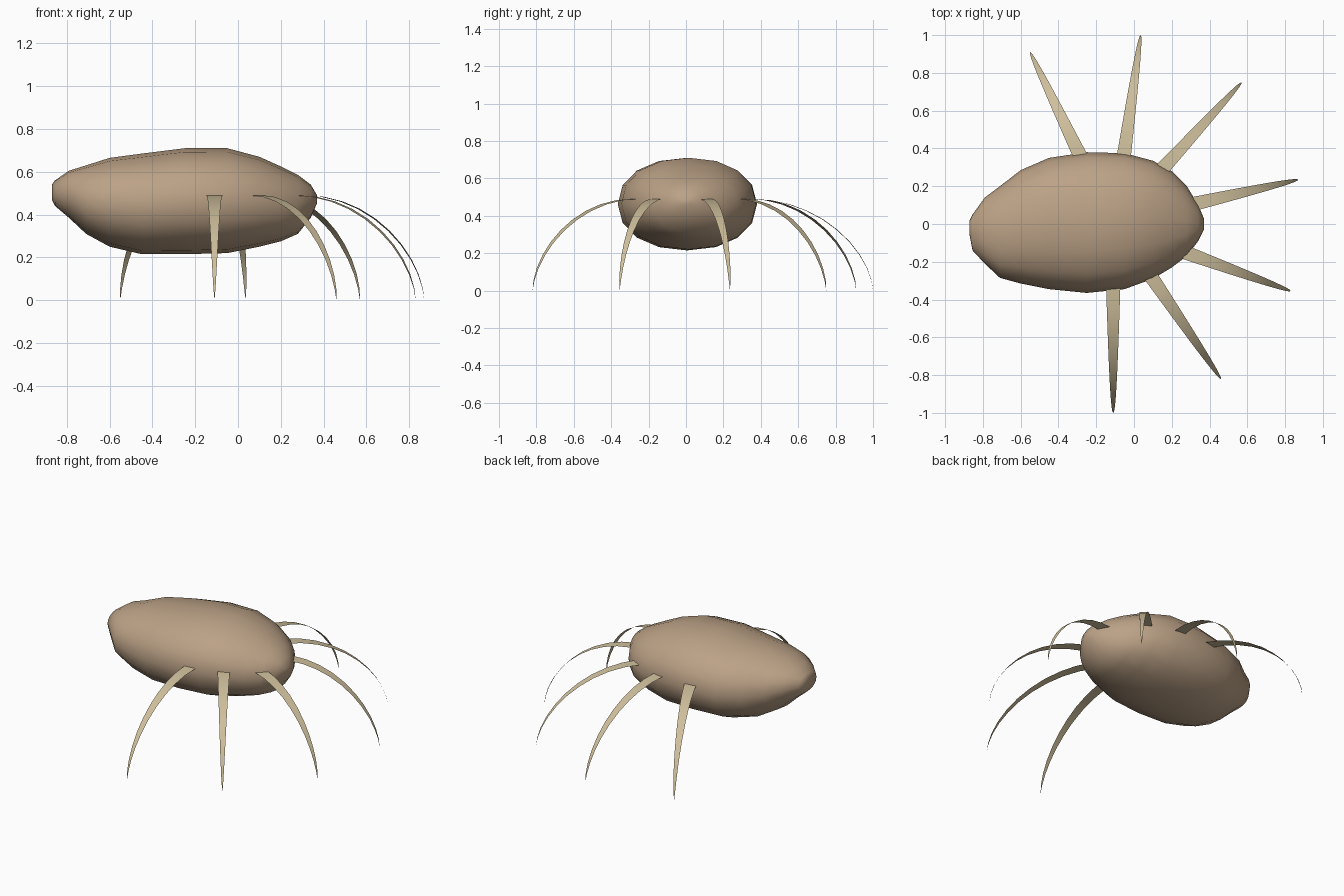
import bpy, math
from mathutils import Vector

if "Cube" in bpy.data.objects:
    bpy.data.objects.remove(bpy.data.objects["Cube"])


def material(name, rgb):
    m = bpy.data.materials.new(name)
    m.diffuse_color = (*rgb, 1)
    m.use_nodes = True
    m.node_tree.nodes["Principled BSDF"].inputs["Base Color"].default_value = m.diffuse_color
    return m


def make_object(name, verts, faces, mat, angle):
    mesh = bpy.data.meshes.new(name)
    mesh.from_pydata(verts, [], faces)
    mesh.materials.append(mat)
    obj = bpy.data.objects.new(name, mesh)
    bpy.context.collection.objects.link(obj)
    bpy.ops.object.select_all(action='DESELECT')
    obj.select_set(True)
    bpy.context.view_layer.objects.active = obj
    bpy.ops.object.shade_smooth_by_angle(angle=math.radians(angle))
    return obj


brown = material("body_brown", (0.50, 0.36, 0.24))
tan = material("leg_tan", (0.62, 0.52, 0.33))

# Body: rounded cross-sections lofted along x (x, y min, y max, z min, z max)
stations = [
    (-0.87, -0.06, 0.02, 0.47, 0.54),
    (-0.855, -0.14, 0.05, 0.44, 0.56),
    (-0.79, -0.21, 0.14, 0.385, 0.605),
    (-0.71, -0.285, 0.20, 0.31, 0.63),
    (-0.60, -0.315, 0.285, 0.25, 0.665),
    (-0.45, -0.345, 0.35, 0.215, 0.685),
    (-0.25, -0.365, 0.38, 0.215, 0.71),
    (-0.05, -0.345, 0.375, 0.22, 0.71),
    (0.10, -0.29, 0.335, 0.25, 0.67),
    (0.20, -0.23, 0.28, 0.275, 0.625),
    (0.28, -0.17, 0.20, 0.31, 0.585),
    (0.34, -0.09, 0.10, 0.385, 0.54),
    (0.37, -0.03, 0.03, 0.455, 0.49),
]
SIDES = 16
verts, faces = [], []


def rounded(v):
    return math.copysign(abs(v) ** 0.93, v)


for x, y0, y1, z0, z1 in stations:
    for k in range(SIDES):
        a = 2 * math.pi * k / SIDES
        verts.append((x, (y0 + y1) / 2 + (y1 - y0) / 2 * rounded(math.cos(a)),
                      (z0 + z1) / 2 + (z1 - z0) / 2 * rounded(math.sin(a))))
for i in range(len(stations) - 1):
    for k in range(SIDES):
        a, b = i * SIDES + k, i * SIDES + (k + 1) % SIDES
        faces.append((a, b, b + SIDES, a + SIDES))
last = (len(stations) - 1) * SIDES
faces.append(tuple(reversed(range(SIDES))))
faces.append(tuple(range(last, last + SIDES)))
make_object("body", verts, faces, brown, 60)


# Legs: flat tapering ribbons arching from the body down to the ground
def leg(index, root, tip, steps=10, height=0.49, width=0.075):
    root, tip = Vector((*root, 0)), Vector((*tip, 0))
    out = (tip - root).normalized()
    side = Vector((-out.y, out.x, 0))
    verts, faces = [], []
    for i in range(steps):
        s = math.sin(math.pi / 2 * i / steps)
        p = root.lerp(tip, s)
        p.z = height * (1 - s * s) ** 0.6
        w = side * width / 2 * (1 - i / steps) ** 0.9
        verts += [p - w, p + w]
        if i:
            n = 2 * i
            faces.append((n - 2, n, n + 1, n - 1))
    verts.append(tip)
    n = len(verts) - 1
    faces.append((n - 2, n, n - 1))
    make_object(f"leg_{index}", verts, faces, tan, 30)


legs = [
    ((-0.28, 0.35), (-0.55, 0.91)),
    ((-0.055, 0.35), (0.035, 1.0)),
    ((0.14, 0.28), (0.57, 0.75)),
    ((0.31, 0.105), (0.87, 0.235)),
    ((0.27, -0.15), (0.83, -0.355)),
    ((0.085, -0.27), (0.46, -0.82)),
    ((-0.11, -0.34), (-0.11, -1.0)),
]
for i, (root, tip) in enumerate(legs, 1):
    leg(i, root, tip)
